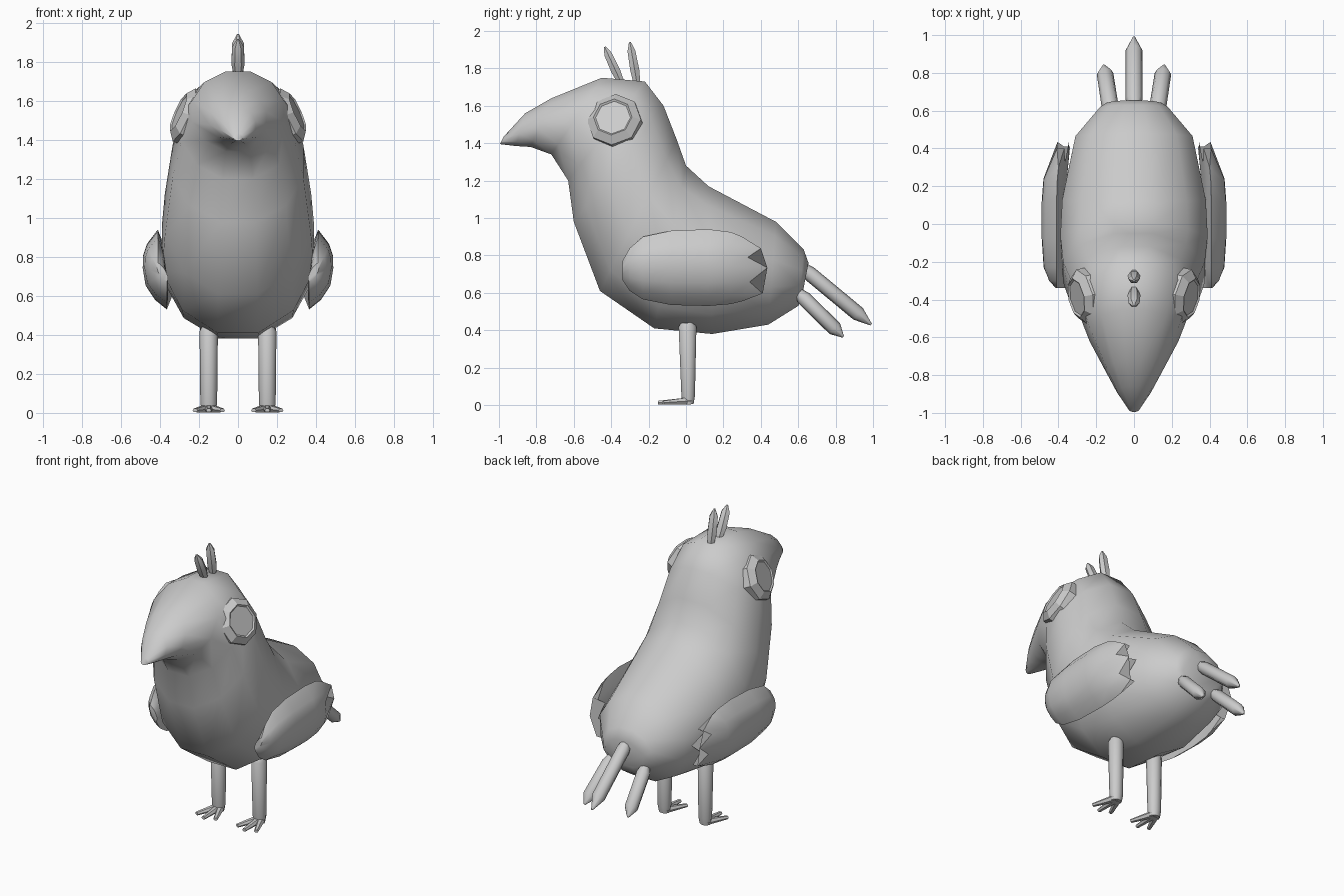
import bpy, bmesh, math
from mathutils import Vector

if "Cube" in bpy.data.objects:
    bpy.data.objects.remove(bpy.data.objects["Cube"])

grey = bpy.data.materials.new("plumage grey")
grey.diffuse_color = (0.6, 0.6, 0.6, 1)
grey.use_nodes = True
grey.node_tree.nodes["Principled BSDF"].inputs["Base Color"].default_value = grey.diffuse_color


def finish(name, bm, angle=50):
    bmesh.ops.recalc_face_normals(bm, faces=bm.faces)
    me = bpy.data.meshes.new(name)
    bm.to_mesh(me)
    bm.free()
    me.materials.append(grey)
    ob = bpy.data.objects.new(name, me)
    bpy.context.collection.objects.link(ob)
    bpy.ops.object.select_all(action='DESELECT')
    ob.select_set(True)
    bpy.context.view_layer.objects.active = ob
    bpy.ops.object.shade_smooth_by_angle(angle=math.radians(angle))
    return ob


def loft(name, rings, angle=50):
    """Skin a list of closed rings and cap both ends."""
    bm = bmesh.new()
    vs = [[bm.verts.new(p) for p in r] for r in rings]
    n = len(vs[0])
    for a, b in zip(vs, vs[1:]):
        for i in range(n):
            j = (i + 1) % n
            bm.faces.new((a[i], a[j], b[j], b[i]))
    bm.faces.new(vs[0])
    bm.faces.new(vs[-1])
    return finish(name, bm, angle)


def tube(name, start, end, stations, n=8, angle=50):
    """Tube along a line; stations are (fraction, half width, half depth)."""
    a, b = Vector(start), Vector(end)
    d = (b - a).normalized()
    side = Vector((1, 0, 0)) if abs(d.x) < 0.8 else Vector((0, 1, 0))
    v = d.cross(side).normalized()
    u = v.cross(d)
    rings = []
    for t, w, h in stations:
        c = a.lerp(b, t)
        rings.append([c + u * w * math.cos(k * math.tau / n) + v * h * math.sin(k * math.tau / n)
                      for k in range(n)])
    return loft(name, rings, angle)


# Body, head and beak: rings from tail to beak, (low y, low z, high y, high z, half width)
sections = [
    (0.62, 0.58, 0.655, 0.76, 0.145), (0.60, 0.53, 0.63, 0.83, 0.18),
    (0.44, 0.43, 0.48, 0.98, 0.31), (0.14, 0.38, 0.12, 1.17, 0.38),
    (-0.17, 0.41, 0.0, 1.28, 0.39), (-0.46, 0.61, -0.05, 1.42, 0.375),
    (-0.60, 0.98, -0.12, 1.60, 0.335), (-0.63, 1.20, -0.22, 1.73, 0.29),
    (-0.72, 1.34, -0.45, 1.75, 0.235), (-0.83, 1.38, -0.72, 1.64, 0.145),
    (-0.91, 1.385, -0.86, 1.56, 0.09), (-0.995, 1.395, -0.975, 1.435, 0.025)]
rings = []
for ly, lz, hy, hz, w in sections:
    ring = []
    for k in range(12):
        a = math.radians(15 + 30 * k)
        s = 0.5 + 0.5 * math.sin(a) / math.sin(math.radians(75))
        ring.append((w * math.cos(a) / math.cos(math.radians(15)),
                     ly + (hy - ly) * s, lz + (hz - lz) * s))
    rings.append(ring)
loft("body", rings, 60)

# Crest feathers
CREST = [(0, 0.02, 0.02), (0.35, 0.034, 0.028), (0.8, 0.03, 0.024), (1, 0.006, 0.006)]
tube("crest_front", (0, -0.345, 1.72), (0, -0.435, 1.915), CREST, 6)
tube("crest_back", (0, -0.26, 1.71), (0, -0.30, 1.94), CREST, 6)

# Tail feathers
TAIL = [(0, 0.02, 0.02), (0.2, 0.045, 0.04), (0.83, 0.044, 0.04), (1, 0.006, 0.006)]
tube("tail_middle", (0, 0.58, 0.77), (0, 0.99, 0.43), TAIL)

# Wing columns: (y, low z, high z, thickness); the last column is the feathered edge
columns = [(-0.34, 0.67, 0.77, 0.02), (-0.30, 0.61, 0.84, 0.06), (-0.23, 0.565, 0.90, 0.09),
           (-0.08, 0.535, 0.932, 0.10), (0.12, 0.53, 0.94, 0.10), (0.24, 0.54, 0.925, 0.095),
           (None, 0.555, 0.90, 0.04)]
# Wing rows: (height fraction, bulge, feathered edge y)
rows = [(0, 0, 0.30), (0.12, 0.55, 0.41), (0.30, 0.95, 0.34), (0.52, 1, 0.435),
        (0.68, 0.9, 0.33), (0.82, 0.65, 0.40), (1, 0, 0.30)]

for s, side in ((1, "left"), (-1, "right")):
    wing = []
    for y, lo, hi, th in columns:
        outer, inner = [], []
        for f, bulge, edge in rows:
            z = lo + (hi - lo) * f
            yy = edge if y is None else y
            base = 0.365 + 0.045 * f - 0.02 * max(0, yy - 0.2) / 0.2
            outer.append((s * (base + th * bulge), yy, z))
            inner.append((s * (base - 0.02 * bulge), yy, z))
        wing.append(outer + inner[-2:0:-1])
    loft("wing_" + side, wing, 45)

    # Eye: raised octagonal rim with a sunken flat centre
    c = Vector((s * 0.272, -0.385, 1.525))
    n = Vector((s * 0.9, -0.18, 0.40)).normalized()
    v = (Vector((0, 0, 1)) - n * n.z).normalized()
    u = v.cross(n)
    eye = []
    for r, h in ((0.148, -0.05), (0.148, 0.005), (0.105, 0.038), (0.095, 0.03)):
        eye.append([c + n * h + (u * math.cos(k * math.tau / 8) + v * math.sin(k * math.tau / 8)) * r
                    for k in range(8)])
    loft("eye_" + side, eye, 20)

    # Outer tail feather
    tube("tail_" + side, (s * 0.12, 0.58, 0.62), (s * 0.16, 0.84, 0.365), TAIL)

    # Leg
    tube("leg_" + side, (s * 0.15, 0.008, 0.44), (s * 0.15, 0.012, 0.005),
         [(0, 0.036, 0.036), (0.05, 0.047, 0.05), (0.9, 0.043, 0.038), (1, 0.035, 0.03)], 10)

    # Three toes
    for i, spread in enumerate((-0.07, 0, 0.07)):
        tube(f"toe_{side}_{i}", (s * 0.15 + spread * 0.15, 0.02, 0.022),
             (s * 0.15 + spread, -0.15 + abs(spread) * 0.4, 0.013),
             [(0, 0.025, 0.022), (0.5, 0.019, 0.017), (1, 0.014, 0.011)], 6)
